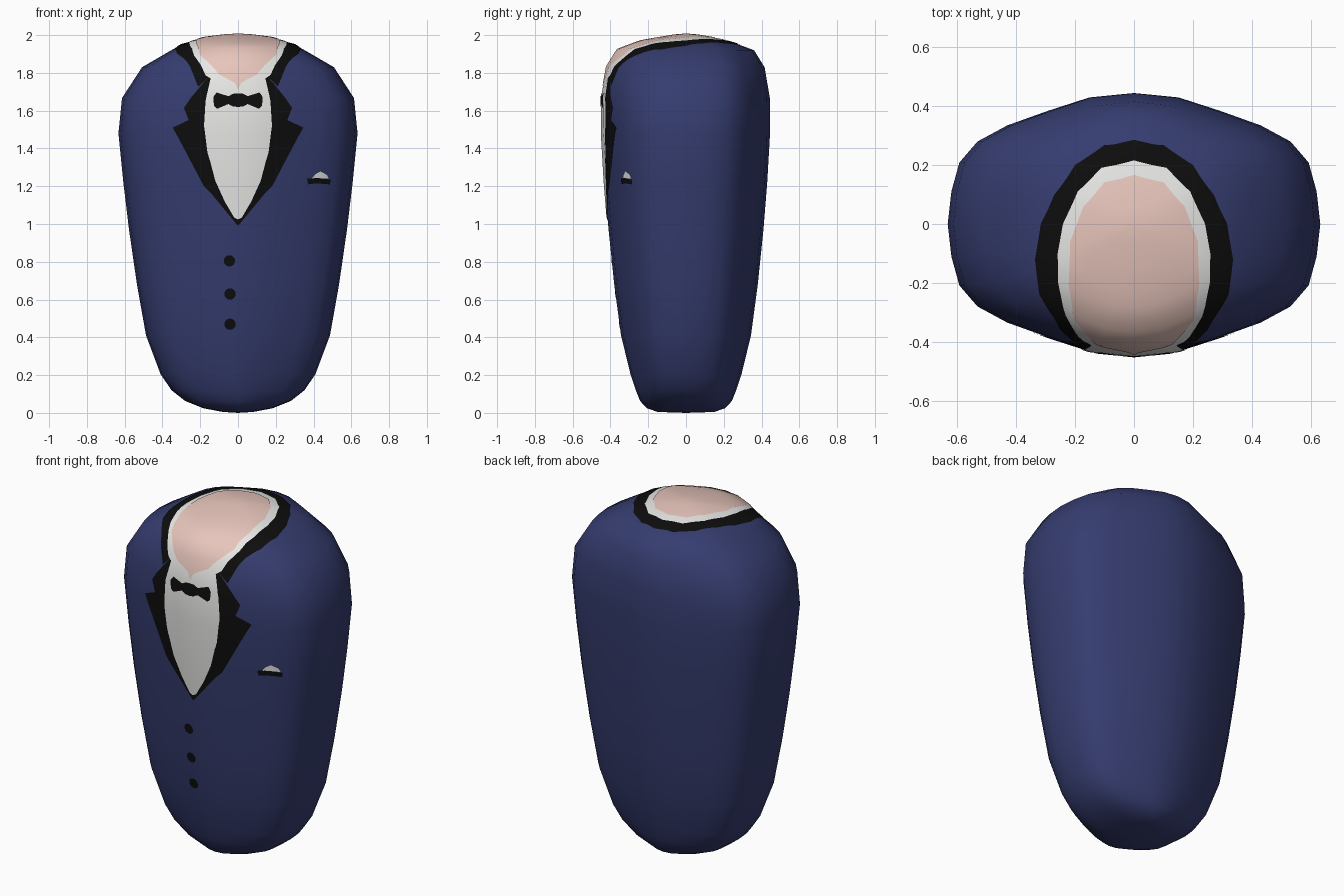
import bpy, bmesh, math
from mathutils import Vector
from mathutils.bvhtree import BVHTree
from mathutils.geometry import delaunay_2d_cdt

if "Cube" in bpy.data.objects:
    bpy.data.objects.remove(bpy.data.objects["Cube"])


def material(name, rgb):
    m = bpy.data.materials.new(name)
    m.diffuse_color = (*rgb, 1)
    m.use_nodes = True
    m.node_tree.nodes["Principled BSDF"].inputs["Base Color"].default_value = m.diffuse_color
    return m


NAVY = material("navy cloth", (0.036, 0.046, 0.16))
BLACK = material("black satin", (0.004, 0.004, 0.004))
WHITE = material("white cotton", (0.8, 0.8, 0.79))
SKIN = material("skin", (0.80, 0.56, 0.50))


def add_object(name, bm, mat):
    mesh = bpy.data.meshes.new(name)
    for f in bm.faces:
        f.smooth = True
    bm.to_mesh(mesh)
    mesh.materials.append(mat)
    ob = bpy.data.objects.new(name, mesh)
    bpy.context.collection.objects.link(ob)
    return ob


# Jacket body: one boxy oval section lofted through (height, half width, half depth)
QUARTER = [(0, 1), (.24, .966), (.46, .865), (.68, .753), (.84, .63), (.937, .47), (.98, .25), (1, 0)]
RINGS = [(.005, .08, .15), (.025, .185, .208), (.063, .28, .243), (.12, .352, .266), (.205, .41, .294),
         (.41, .487, .344), (.68, .535, .38), (.97, .577, .41), (1.22, .607, .43), (1.48, .633, .445),
         (1.667, .614, .444), (1.83, .508, .416), (1.92, .353, .36), (1.95, .30, .28),
         (1.966, .24, .232), (1.982, .18, .14), (1.995, .08, .06)]
section = QUARTER + [(x, -y) for x, y in QUARTER[-2::-1]]
section += [(-x, y) for x, y in section[-2:0:-1]]
bm = bmesh.new()
loops = [[bm.verts.new((x * w, y * d, z)) for x, y in section] for z, w, d in RINGS]
n = len(section)
for a, b in zip(loops, loops[1:]):
    for i in range(n):
        bm.faces.new((a[i], a[(i + 1) % n], b[(i + 1) % n], b[i]))
for loop, z in ((loops[0], 0), (loops[-1], 2)):
    tip = bm.verts.new((0, 0, z))
    for i in range(n):
        bm.faces.new((loop[i], loop[(i + 1) % n], tip))
bmesh.ops.recalc_face_normals(bm, faces=bm.faces)
tree = BVHTree.FromBMesh(bm)
body = add_object("jacket_body", bm, NAVY)

# Painted details are thin plates laid on the body, seen along a slanted direction
# that takes in both the chest and the top of the shoulders.
UP = Vector((0, 1, 1)).normalized()
AIM = Vector((0, 1, -1)).normalized()
GRID = 0.012


def cast(origin, direction):
    # a ray that slips through an edge is nudged sideways
    for nudge in (0, 1e-4, -1e-4, 1e-3, -1e-3):
        hit, normal, *_ = tree.ray_cast(origin + Vector((nudge, 0, 0)), direction)
        if hit:
            return hit, normal
    return tree.find_nearest(origin + direction * 4)[:2]


def slant(p):
    return Vector((p.x, p.dot(UP)))


def from_front(x, z):
    return slant(cast(Vector((x, -3, z)), Vector((0, 1, 0)))[0])


def from_top(x, y):
    return slant(cast(Vector((x, y, 3)), Vector((0, 0, -1)))[0])


def plate(name, outline, mat, lift):
    # densify the outline, fill it with a fine grid and drop it on the body
    pts = []
    for a, b in zip(outline, outline[1:] + outline[:1]):
        k = max(1, math.ceil((b - a).length / GRID))
        pts += [a.lerp(b, i / k) for i in range(k)]
    edges = [(i, (i + 1) % len(pts)) for i in range(len(pts))]
    us, vs = [p.x for p in pts], [p.y for p in pts]
    for i in range(math.ceil(min(us) / GRID), math.floor(max(us) / GRID) + 1):
        for j in range(math.ceil(min(vs) / GRID), math.floor(max(vs) / GRID) + 1):
            pts.append(Vector((i * GRID, j * GRID)))
    verts, _, faces, *_ = delaunay_2d_cdt(pts, edges, [], 1, 1e-5)
    pm = bmesh.new()
    made = {}
    for i in sorted({i for f in faces for i in f}):
        u, v = verts[i]
        hit, normal = cast(Vector((u, 0, 0)) + UP * v - AIM * 4, AIM)
        made[i] = pm.verts.new(hit + normal * lift)
    for f in faces:
        pm.faces.new([made[i] for i in f])
    ob = add_object(name, pm, mat)
    # borrow the smooth shading of the body
    mod = ob.modifiers.new("body shading", 'DATA_TRANSFER')
    mod.object = body
    mod.use_loop_data = True
    mod.data_types_loops = {'CUSTOM_NORMAL'}
    mod.loop_mapping = 'POLYINTERP_NEAREST'


def mirrored(front, top=()):
    half = [from_front(*p) for p in front] + [from_top(*p) for p in top]
    return half + [Vector((-p.x, p.y)) for p in half[-2:0:-1]]


# Lapels with the collar band running round the neck
plate("lapels", mirrored(
    [(0, .99), (.18, 1.20), (.345, 1.51), (.26, 1.55), (.285, 1.615), (.23, 1.69), (.19, 1.74), (.155, 1.78)],
    [(.21, -.395), (.27, -.32), (.32, -.24), (.335, -.12), (.315, 0), (.27, .10), (.2, .2), (.1, .267), (0, .285)]),
    BLACK, .003)

# Shirt front and shirt collar
plate("shirt", mirrored(
    [(0, 1.025), (.02, 1.035), (.07, 1.12), (.12, 1.23), (.16, 1.38), (.178, 1.52), (.17, 1.65), (.143, 1.77)],
    [(.17, -.395), (.23, -.31), (.256, -.2), (.258, -.1), (.24, 0), (.19, .11), (.11, .19), (0, .215)]),
    WHITE, .006)

# Bare neck opening
plate("neck", mirrored(
    [(0, 1.71), (.015, 1.745), (.05, 1.765), (.10, 1.79), (.145, 1.84)],
    [(.2, -.32), (.22, -.2), (.215, -.06), (.17, .06), (.1, .14), (0, .165)]),
    SKIN, .009)

# Bow tie
plate("bow_tie", mirrored(
    [(0, 1.62), (.025, 1.622), (.05, 1.635), (.11, 1.61), (.126, 1.625), (.13, 1.67), (.113, 1.695),
     (.05, 1.675), (.025, 1.688), (0, 1.69)]), BLACK, .009)

# Buttons
for k, (x, z) in enumerate([(-.045, .805), (-.042, .63), (-.042, .47)]):
    ring = [from_front(x + .03 * math.cos(i * math.tau / 16), z + .03 * math.sin(i * math.tau / 16))
            for i in range(16)]
    plate(f"button_{k + 1}", ring, BLACK, .003)

# Breast pocket and its folded handkerchief
plate("pocket", [from_front(*p) for p in [(.37, 1.21), (.485, 1.21), (.49, 1.235), (.365, 1.24)]], BLACK, .003)
plate("handkerchief", [from_front(*p) for p in
      [(.39, 1.24), (.48, 1.24), (.47, 1.26), (.435, 1.278), (.405, 1.26)]], WHITE, .003)
